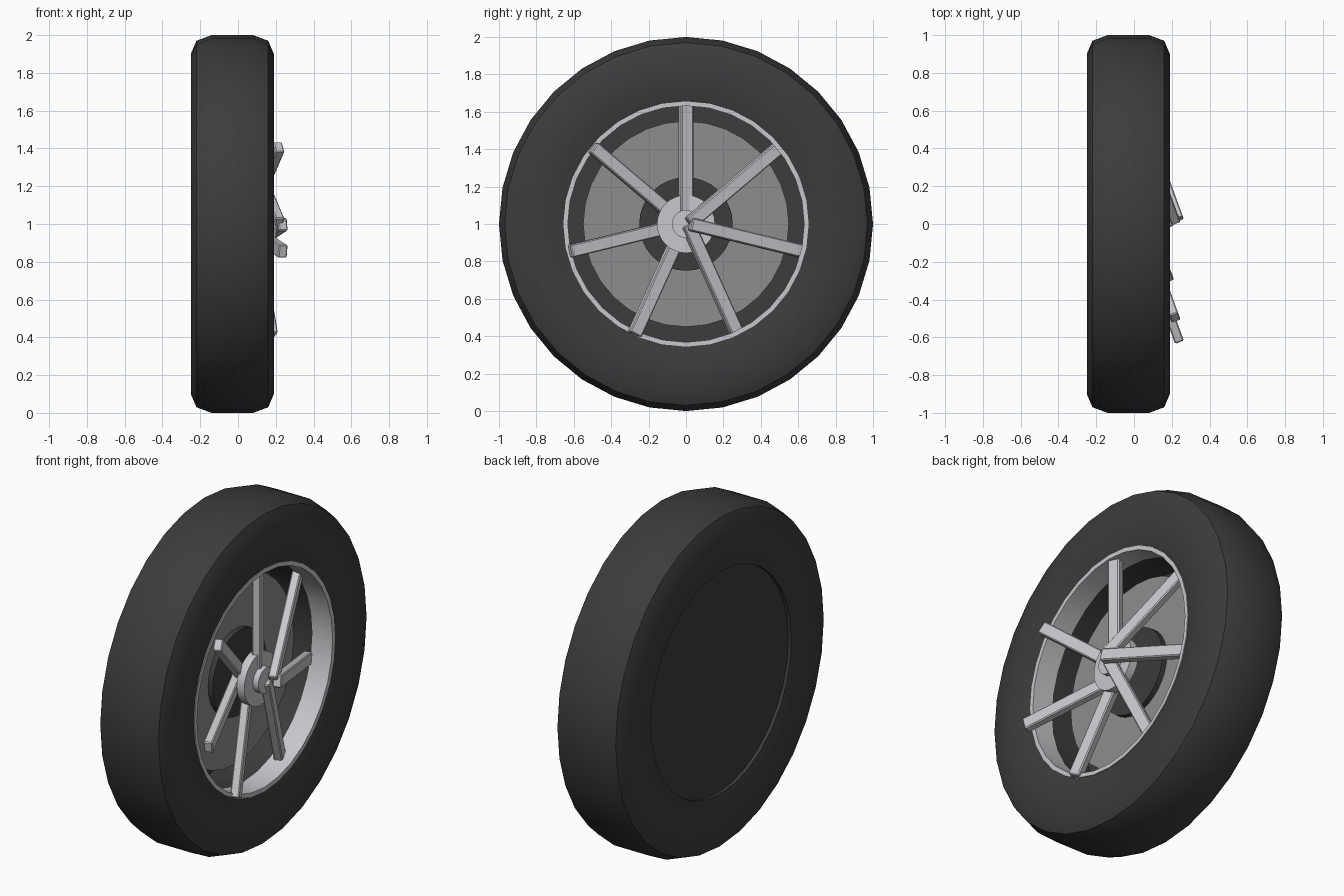
import bpy, bmesh, math
from mathutils import Matrix, Vector

cube = bpy.data.objects.get("Cube")
if cube:
    bpy.data.objects.remove(cube, do_unlink=True)


def material(name, colour):
    m = bpy.data.materials.new(name)
    m.use_nodes = True
    m.diffuse_color = (*colour, 1)
    m.node_tree.nodes["Principled BSDF"].inputs["Base Color"].default_value = (*colour, 1)
    return m


rubber = material("dark rubber", (0.045, 0.045, 0.045))
metal = material("light metal", (0.58, 0.58, 0.61))
steel = material("grey steel", (0.27, 0.27, 0.27))
AXLE = Vector((0, 0, 1))


def add_object(name, bm, mat, location=AXLE):
    mesh = bpy.data.meshes.new(name)
    bmesh.ops.recalc_face_normals(bm, faces=bm.faces)
    bm.to_mesh(mesh)
    bm.free()
    mesh.materials.append(mat)
    obj = bpy.data.objects.new(name, mesh)
    obj.location = location
    bpy.context.collection.objects.link(obj)
    return obj


def lathe(name, profile, mat, angle=35, segments=32):
    """Revolve a closed (x, radius) profile around the x axis."""
    bm = bmesh.new()
    rings = []
    for i in range(segments):
        a = math.tau * i / segments
        rings.append([bm.verts.new((x, r * math.sin(a), r * math.cos(a))) for x, r in profile])
    n = len(profile)
    for i in range(segments):
        here, there = rings[i], rings[(i + 1) % segments]
        for j in range(n):
            k = (j + 1) % n
            if profile[j][1] or profile[k][1]:
                bm.faces.new((here[j], here[k], there[k], there[j]))
    bmesh.ops.remove_doubles(bm, verts=bm.verts, dist=1e-5)
    obj = add_object(name, bm, mat)
    bpy.ops.object.select_all(action='DESELECT')
    obj.select_set(True)
    bpy.context.view_layer.objects.active = obj
    bpy.ops.object.shade_smooth_by_angle(angle=math.radians(angle))
    return obj


def disc(name, x0, x1, radius, mat):
    return lathe(name, [(x0, 0), (x0, radius), (x1, radius), (x1, 0)], mat)


# Tyre: half profile mirrored about its middle plane
MID = -0.03
half = [(0.20, 0.655), (0.22, 0.74), (0.22, 0.90), (0.19, 0.97), (0.11, 1.0)]
profile = [(MID + x, r) for x, r in half] + [(MID - x, r) for x, r in reversed(half)]
lathe("tyre", profile, rubber)

# Wheel: rim, closed back, brake disc and hubs
lathe("rim", [(0.175, 0.656), (0.175, 0.632), (0.04, 0.632), (0.04, 0.656)], metal)
disc("back_plate", -0.21, -0.19, 0.656, rubber)
disc("brake_disc", -0.05, -0.02, 0.55, steel)
disc("inner_hub", -0.04, 0.01, 0.25, rubber)
disc("outer_hub", 0.10, 0.15, 0.155, metal)
disc("hub_cap", 0.15, 0.185, 0.075, metal)

# Seven slanted spokes, all swung the same way about the vertical
SPOKES = 7
swing = Matrix.Rotation(math.radians(20), 4, 'Z')
for i in range(SPOKES):
    turn = Matrix.Rotation(math.tau * i / SPOKES, 4, 'X')
    bm = bmesh.new()
    bmesh.ops.create_cube(bm, size=1, matrix=Matrix.Diagonal((0.05, 0.07, 0.65, 1)))
    bmesh.ops.bevel(bm, geom=bm.edges[:], offset=0.006, segments=1, affect='EDGES')
    bmesh.ops.transform(bm, matrix=swing @ turn, verts=bm.verts)
    centre = turn @ Vector((0, 0, 0.33)) + Vector((0.13, 0, 0))
    add_object(f"spoke_{i + 1}", bm, metal, AXLE + centre)
